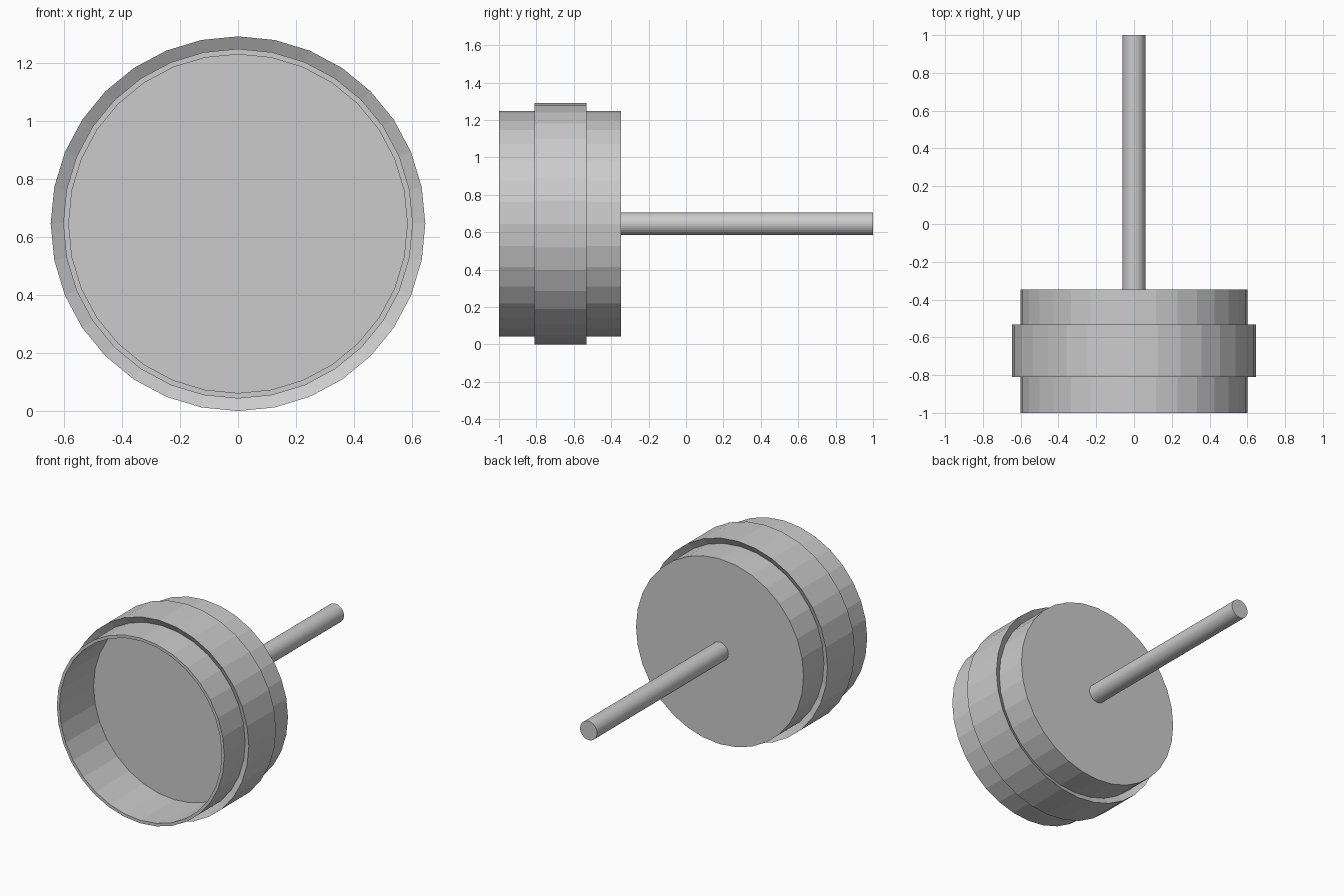
import bpy, bmesh
from math import sin, cos, tau

if "Cube" in bpy.data.objects:
    bpy.data.objects.remove(bpy.data.objects["Cube"])

SIDES = 32
AXIS_Z = 0.645


def lathe(name, profile, closed=False):
    """Turn (radius, y) points around the horizontal axis; open ends get capped."""
    bm = bmesh.new()
    rings = []
    for r, y in profile:
        rings.append([bm.verts.new((r * sin(tau * i / SIDES), y, AXIS_Z + r * cos(tau * i / SIDES)))
                      for i in range(SIDES)])
    pairs = list(zip(rings, rings[1:]))
    if closed:
        pairs.append((rings[-1], rings[0]))
    for a, b in pairs:
        for i in range(SIDES):
            j = (i + 1) % SIDES
            bm.faces.new((a[i], a[j], b[j], b[i]))
    if not closed:
        bm.faces.new(rings[0])
        bm.faces.new(rings[-1])
    bmesh.ops.recalc_face_normals(bm, faces=bm.faces)
    mesh = bpy.data.meshes.new(name)
    bm.to_mesh(mesh)
    bm.free()
    obj = bpy.data.objects.new(name, mesh)
    bpy.context.collection.objects.link(obj)
    return obj


# Cup-shaped head: recessed floor, thin rim, raised band with undercut edges, flat back
R, BAND, INNER, CUT = 0.602, 0.645, 0.583, 0.024
lathe("head", [
    (INNER, -0.65), (INNER, -1.0), (R, -1.0),
    (R, -0.81 + CUT), (BAND, -0.81), (BAND, -0.532), (R, -0.532 - CUT),
    (R, -0.347),
])

# Thin round handle running out of the back
lathe("handle", [(0.061, -0.347), (0.061, 1.0)])
